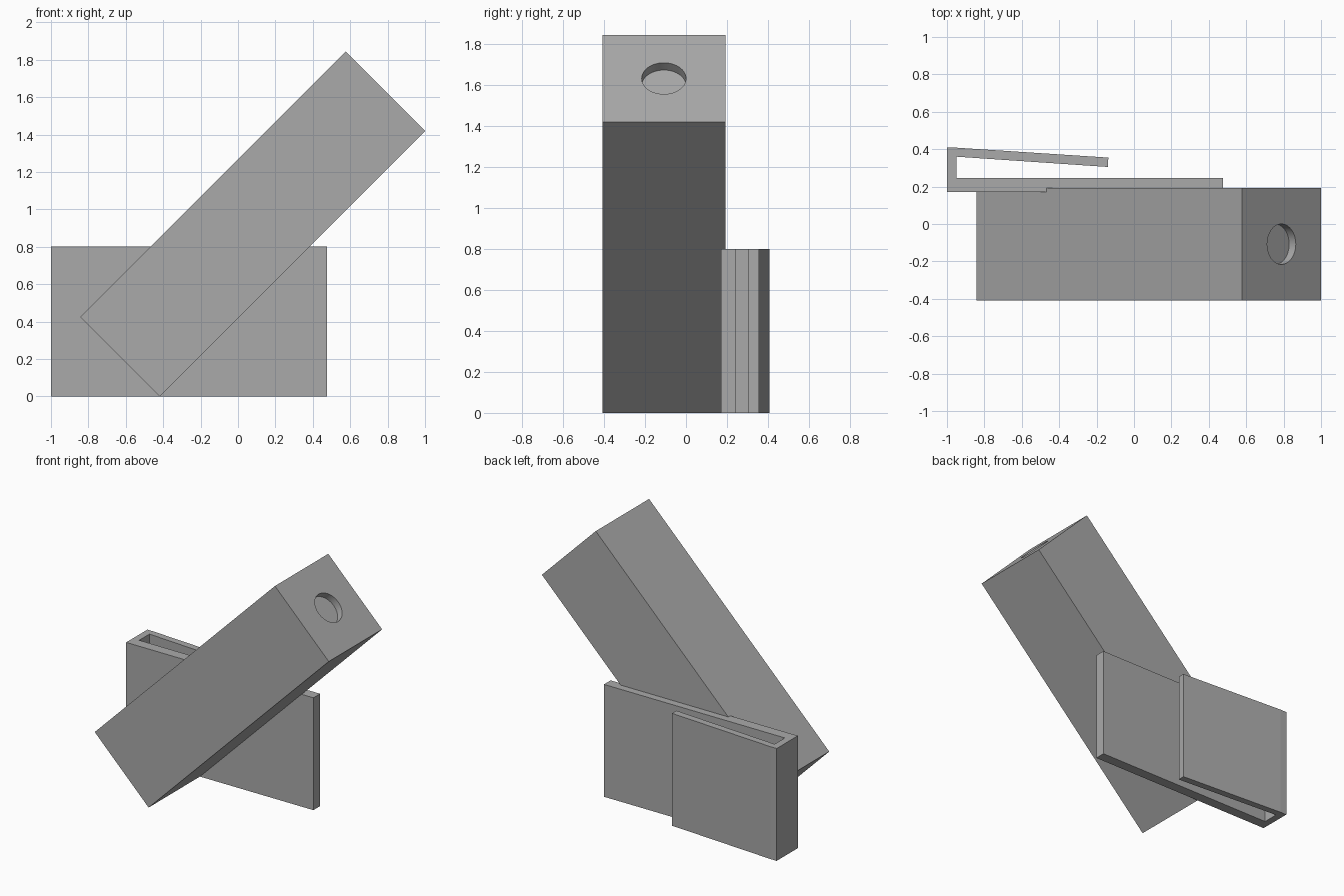
import bpy
import bmesh
from math import radians
from mathutils import Matrix, Vector

if "Cube" in bpy.data.objects:
    bpy.data.objects.remove(bpy.data.objects["Cube"])

grey = bpy.data.materials.new("plain grey")
grey.use_nodes = True
grey.diffuse_color = (0.4, 0.4, 0.4, 1)
grey.node_tree.nodes["Principled BSDF"].inputs["Base Color"].default_value = (0.4, 0.4, 0.4, 1)


def make_object(name, bm):
    bmesh.ops.recalc_face_normals(bm, faces=bm.faces)
    mesh = bpy.data.meshes.new(name)
    bm.to_mesh(mesh)
    bm.free()
    mesh.materials.append(grey)
    obj = bpy.data.objects.new(name, mesh)
    bpy.context.collection.objects.link(obj)
    return obj


# Tilted block: a long box leaning 45 degrees to the model's left
tilt = Matrix.Translation((0.079, -0.108, 0.922)) @ Matrix.Rotation(radians(45), 4, 'Y')
length, width = 2.007, 0.6
bm = bmesh.new()
bmesh.ops.create_cube(bm, size=1, matrix=tilt @ Matrix.Diagonal((width, width, length, 1)))
block = make_object("tilted_block", bm)

# Shallow round recess in the upper end
recess_depth = 0.05
bm = bmesh.new()
bmesh.ops.create_cone(bm, cap_ends=True, segments=64, radius1=0.108, radius2=0.108,
                      depth=recess_depth * 2,
                      matrix=tilt @ Matrix.Translation((0, 0, length / 2)))
cutter = make_object("recess_cutter", bm)
cutter.hide_render = True
cut = block.modifiers.new("recess", 'BOOLEAN')
cut.operation = 'DIFFERENCE'
cut.solver = 'EXACT'
cut.object = cutter
bpy.context.view_layer.objects.active = block
block.select_set(True)
bpy.ops.object.modifier_apply(modifier="recess")
bpy.data.objects.remove(cutter)
bpy.ops.object.shade_smooth_by_angle(angle=radians(30))

# Spring clip: hooked profile seen from above, extruded upwards
profile = [(-1, 0.17), (0.475, 0.17), (0.475, 0.245), (-0.95, 0.245), (-0.95, 0.36),
           (-0.14, 0.305), (-0.137, 0.355), (-0.95, 0.408), (-1, 0.408)]
bm = bmesh.new()
base = bm.faces.new([bm.verts.new((x, y, 0)) for x, y in profile])
top = bmesh.ops.extrude_face_region(bm, geom=[base], use_keep_orig=True)
bmesh.ops.translate(bm, vec=Vector((0, 0, 0.8)),
                    verts=[v for v in top["geom"] if isinstance(v, bmesh.types.BMVert)])
make_object("spring_clip", bm)
